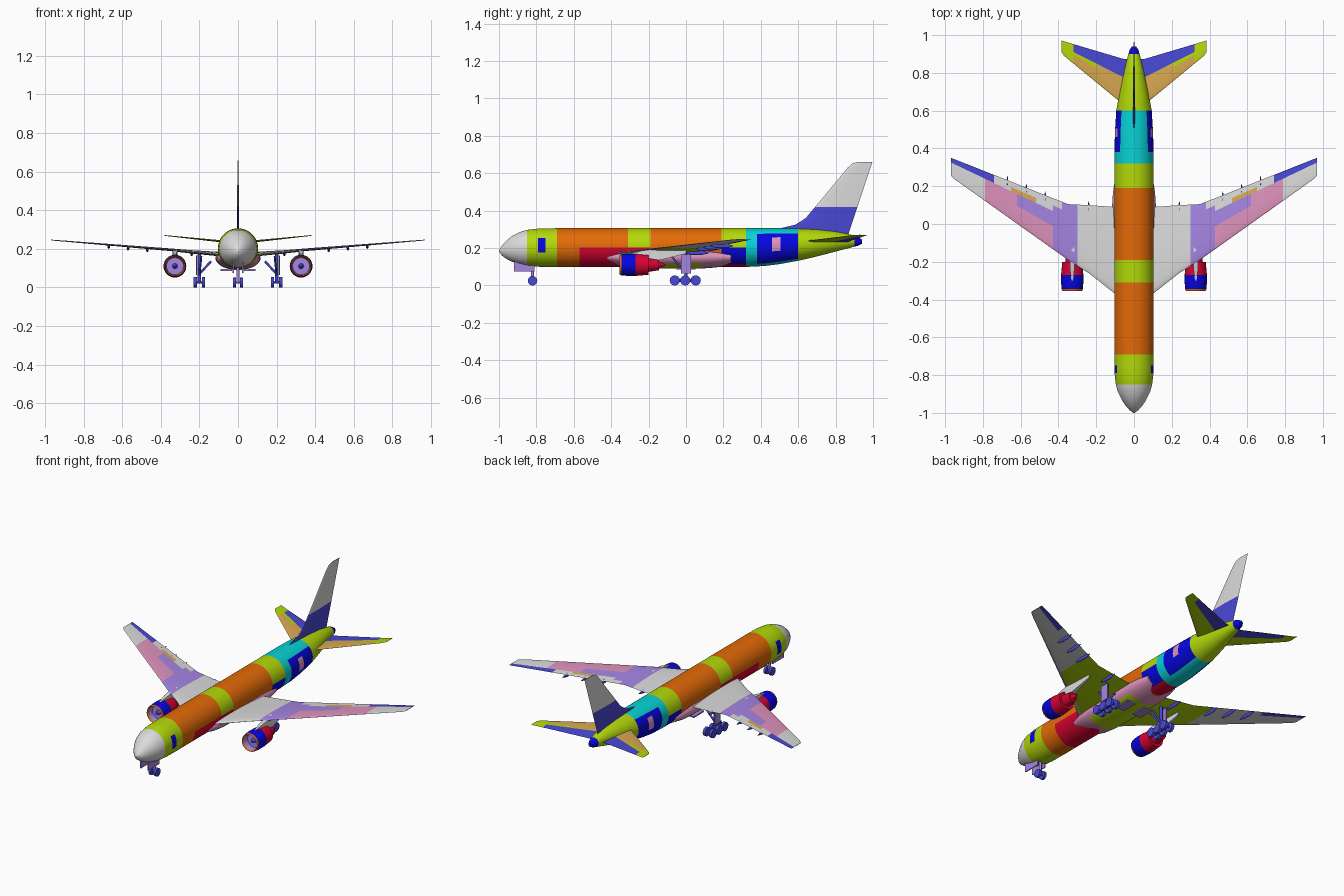
import bpy, bmesh, math
from mathutils import Vector

cube = bpy.data.objects.get("Cube")
if cube:
    bpy.data.objects.remove(cube, do_unlink=True)

PALETTE = {"grey": "DADADA", "lime": "B2D812", "orange": "E26A10", "cyan": "10D2D4",
           "blue": "0E0EE0", "indigo": "4A4AD4", "crimson": "D60A34", "pink": "DE92BC",
           "purple": "A484E2", "tan": "D8A852"}
NAMES = list(PALETTE)
MATS = []
for key, code in PALETTE.items():
    rgb = [(int(code[i:i + 2], 16) / 255) ** 2.2 for i in (0, 2, 4)]
    mat = bpy.data.materials.new(key)
    mat.use_nodes = True
    mat.diffuse_color = (*rgb, 1)
    mat.node_tree.nodes["Principled BSDF"].inputs["Base Color"].default_value = (*rgb, 1)
    MATS.append(mat)


def finish(name, bm, rule, mirror=False, angle=35):
    """Colour faces by rule(centre, normal) and make the object."""
    bmesh.ops.recalc_face_normals(bm, faces=bm.faces)
    for f in bm.faces:
        colour = rule if isinstance(rule, str) else rule(f.calc_center_median(), f.normal)
        f.material_index = NAMES.index(colour)
    mesh = bpy.data.meshes.new(name)
    bm.to_mesh(mesh)
    bm.free()
    for mat in MATS:
        mesh.materials.append(mat)
    ob = bpy.data.objects.new(name, mesh)
    bpy.context.collection.objects.link(ob)
    bpy.ops.object.select_all(action='DESELECT')
    ob.select_set(True)
    bpy.context.view_layer.objects.active = ob
    bpy.ops.object.shade_smooth_by_angle(angle=math.radians(angle))
    if mirror:
        ob.modifiers.new("Mirror", 'MIRROR').use_mirror_merge = False
    return ob


def loft(name, rings, rule, mirror=False):
    bm = bmesh.new()
    rows = [[bm.verts.new(p) for p in ring] for ring in rings]
    n = len(rows[0])
    for a, b in zip(rows, rows[1:]):
        for i in range(n):
            bm.faces.new((a[i], a[(i + 1) % n], b[(i + 1) % n], b[i]))
    bm.faces.new(rows[0])
    bm.faces.new(rows[-1])
    return finish(name, bm, rule, mirror)


def sample(table, key):
    """Interpolate a table of rows by its first column."""
    if key <= table[0][0]:
        return table[0]
    for a, b in zip(table, table[1:]):
        if key <= b[0]:
            t = (key - a[0]) / (b[0] - a[0])
            return tuple(p + (q - p) * t for p, q in zip(a, b))
    return table[-1]


def ellipse(x, y, z, w, h, n=32):
    turns = [2 * math.pi * i / n for i in range(n)]
    return [(x + w * math.cos(t), y, z + h * math.sin(t)) for t in turns]


def rod(name, a, b, r, colour, mirror=False, r2=None, n=16):
    a, b = Vector(a), Vector(b)
    bm = bmesh.new()
    bmesh.ops.create_cone(bm, cap_ends=True, segments=n, radius1=r,
                          radius2=r if r2 is None else r2, depth=(b - a).length)
    turn = (b - a).to_track_quat('Z', 'Y').to_matrix()
    for v in bm.verts:
        v.co = turn @ v.co + (a + b) / 2
    return finish(name, bm, colour, mirror)


def box(name, lo, hi, colour, mirror=False):
    lo, hi = Vector(lo), Vector(hi)
    bm = bmesh.new()
    bmesh.ops.create_cube(bm, size=1)
    for v in bm.verts:
        v.co = (lo + hi) / 2 + Vector(c * s for c, s in zip(v.co, hi - lo))
    return finish(name, bm, colour, mirror)


# Fuselage: y, half width, bottom, top
BODY = [(-1, .003, .183, .19), (-.985, .024, .16, .212), (-.96, .046, .142, .24),
        (-.93, .065, .127, .264), (-.89, .085, .113, .285), (-.85, .096, .104, .297),
        (-.79, .103, .1, .304), (-.69, .104, .099, .306), (.32, .104, .099, .306),
        (.42, .103, .104, .306), (.5, .1, .114, .306), (.6, .094, .132, .304),
        (.7, .076, .155, .299), (.8, .054, .181, .288), (.88, .035, .202, .272),
        (.92, .024, .212, .258), (.94, .012, .222, .246)]
BANDS = [(-.85, "grey"), (-.69, "lime"), (-.31, "orange"), (-.19, "lime"), (.19, "orange"),
         (.32, "lime"), (.6, "cyan"), (.9, "lime"), (1, "blue")]


def body_colour(c, n):
    _, w, bottom, top = sample(BODY, c.y)
    a = math.degrees(math.atan2((c.z - (bottom + top) / 2) / (top - bottom) * 2, abs(c.x) / w))
    door = -15 < a < 30
    if door and -.79 < c.y < -.75:
        return "blue"
    if .38 < c.y < .6 and -60 < a < 45:
        return "pink" if door and .46 < c.y < .505 else "blue"
    if a < 0 and -.57 < c.y < -.19:
        return "crimson"
    if a < 0 and .19 < c.y < .32:
        return "crimson" if a < -60 else "blue"
    return next(colour for limit, colour in BANDS if c.y < limit)


cuts = [-.75, -.57, -.31, -.19, .19, .38, .46, .505, .9]
rings = []
for y in sorted(cuts + [row[0] for row in BODY]):
    _, w, bottom, top = sample(BODY, y)
    rings.append(ellipse(0, y, (bottom + top) / 2, w, (top - bottom) / 2, 48))
loft("fuselage", rings, body_colour)

# Belly fairing around the wing roots
FAIRING = [(-.42, .09, .03), (-.36, .106, .048), (-.28, .114, .058), (-.1, .117, .062),
           (.08, .117, .062), (.16, .112, .056), (.24, .1, .04)]
loft("belly_fairing", [ellipse(0, y, .152, w, h) for y, w, h in FAIRING],
     lambda c, n: "lime" if n.z < -.8 and -.3 < c.y < .1 else "pink")

# Lifting surfaces: span, leading edge, trailing edge, offset, thickness
CHORD = [0, .02, .06, .15, .3, .45, .6, .75, .86, 1]


def thickness(c):
    return 2.6 * (.3 * math.sqrt(c) - .126 * c - .35 * c ** 2 + .28 * c ** 3 - .104 * c ** 4)


def lifting_surface(name, table, cuts, place, rule, mirror):
    rings = []
    for s in sorted(cuts + [row[0] for row in table]):
        _, le, te, off, thick = sample(table, s)
        outline = [(c, 1) for c in CHORD] + [(c, -1) for c in CHORD[-2:0:-1]]
        rings.append([place(s, le + c * (te - le), off + side * thick * thickness(c))
                      for c, side in outline])
    return loft(name, rings, rule, mirror)


def chord_at(table, s, y):
    _, le, te, _, _ = sample(table, s)
    return (y - le) / (te - le)


WING = [(.05, -.4, .09, .168, .045), (.1, -.37, .09, .173, .043), (.24, -.26, .1, .184, .033),
        (.35, -.19, .105, .195, .026), (.95, .237, .343, .244, .009), (.97, .258, .35, .246, .005)]


def wing_colour(c, n):
    x, f = c.x, chord_at(WING, c.x, c.y)
    if x > .74 and f > .75:
        return "indigo"
    if n.z < 0 and f > .05:
        return "lime" if x < .46 else "grey"
    if x < .3 or x > .79 or f > .86:
        return "purple" if .3 < x < .38 else "grey"
    if x < .43:
        return "purple"
    if .52 < x < .65 and f > .75:
        return "tan"
    if f > .75:
        return "grey"
    return "purple" if x < .62 and f > .45 else "pink"


lifting_surface("wings", WING, [.3, .38, .43, .46, .52, .62, .65, .74, .79],
                lambda s, y, o: (s, y, o), wing_colour, True)

TAIL = [(.02, .6, .87, .232, .024), (.06, .635, .875, .236, .022), (.37, .89, .967, .268, .008),
        (.383, .91, .972, .27, .004)]


def tail_colour(c, n):
    f = chord_at(TAIL, c.x, c.y)
    if c.x > .32:
        return "lime"
    if f > .6:
        return "indigo"
    if n.z < 0 and f > .05:
        return "lime"
    return "lime" if c.x > .2 and f > .45 else "tan"


lifting_surface("tailplanes", TAIL, [.2, .32], lambda s, y, o: (s, y, o), tail_colour, True)

FIN = [(.26, .45, .865, 0, .02), (.305, .5, .878, 0, .022), (.325, .585, .885, 0, .022),
       (.36, .64, .897, 0, .021), (.63, .865, .987, 0, .011), (.652, .89, .994, 0, .008),
       (.66, .915, .997, 0, .004)]
lifting_surface("tail_fin", FIN, [.42], lambda s, y, o: (o, y, s),
                lambda c, n: "indigo" if c.z < .42 or abs(n.x) < .75 else "grey", False)

# Engines: y, radius from the fan face over the lip to the exhaust cone
ENGINE = [(-.31, .002), (-.31, .044), (-.345, .047), (-.355, .052), (-.345, .056), (-.31, .059),
          (-.27, .059), (-.2, .053), (-.2, .037), (-.145, .029), (-.145, .018), (-.11, .003)]


def engine_colour(c, n):
    r = math.hypot(c.x - .327, c.z - .11)
    if c.y < -.3 and r < .048:
        return "purple"
    if c.y < -.344:
        return "orange"
    return "blue" if c.y < -.27 else "crimson"


loft("engines", [ellipse(.327, y, .11, r, r) for y, r in ENGINE], engine_colour, True)
rod("engine_spinners", (.327, -.305, .11), (.327, -.34, .11), .016, "indigo", True, .002)
loft("engine_pylons", [[(.327 + sx * w, y, z) for sx, z in ((-1, a), (1, a), (1, b), (-1, b))]
                       for y, w, a, b in ((-.3, .004, .16, .17), (-.24, .012, .14, .185),
                                          (-.14, .013, .135, .2), (.0, .005, .17, .192))],
     "grey", True)

# Flap track fairings under the trailing edges
for i, x in enumerate((.24, .47, .57, .67)):
    _, le, te, z, _ = sample(WING, x)
    pod = [(-.1, .002), (-.07, .009), (-.02, .01), (.02, .002)]
    loft(f"flap_fairing_{i + 1}", [ellipse(x, te + dy, z - .01, r * .7, r * 1.2, 12)
                                   for dy, r in pod], "indigo", True)

# Nose gear
rod("nose_strut", (0, -.82, .027), (0, -.82, .12), .008, "purple")
rod("nose_axle", (-.02, -.82, .025), (.02, -.82, .025), .006, "indigo")
rod("nose_wheels", (.01, -.82, .025), (.025, -.82, .025), .025, "indigo", True, n=24)
box("nose_gear_doors", (.022, -.92, .075), (.028, -.81, .13), "purple", True)

# Main gear with six-wheel bogies
rod("main_struts", (.2, 0, .028), (.2, 0, .18), .009, "indigo", True)
rod("main_braces", (.2, 0, .07), (.14, 0, .135), .006, "indigo", True)
rod("main_drag_struts", (.2, 0, .06), (.19, -.08, .16), .005, "indigo", True)
rod("bogie_beams", (.2, -.06, .027), (.2, .055, .027), .008, "indigo", True)
for i, y in enumerate((-.06, -.004, .052)):
    rod(f"axle_{i + 1}", (.17, y, .027), (.23, y, .027), .006, "indigo", True)
    for side, x in (("inner", .17), ("outer", .213)):
        rod(f"{side}_wheel_{i + 1}", (x, y, .027), (x + .017, y, .027), .027, "indigo", True, n=24)
box("main_gear_doors", (.213, -.028, .065), (.218, .028, .165), "purple", True)
box("belly_gear_doors", (.03, -.05, .086), (.09, .05, .094), "purple", True)
